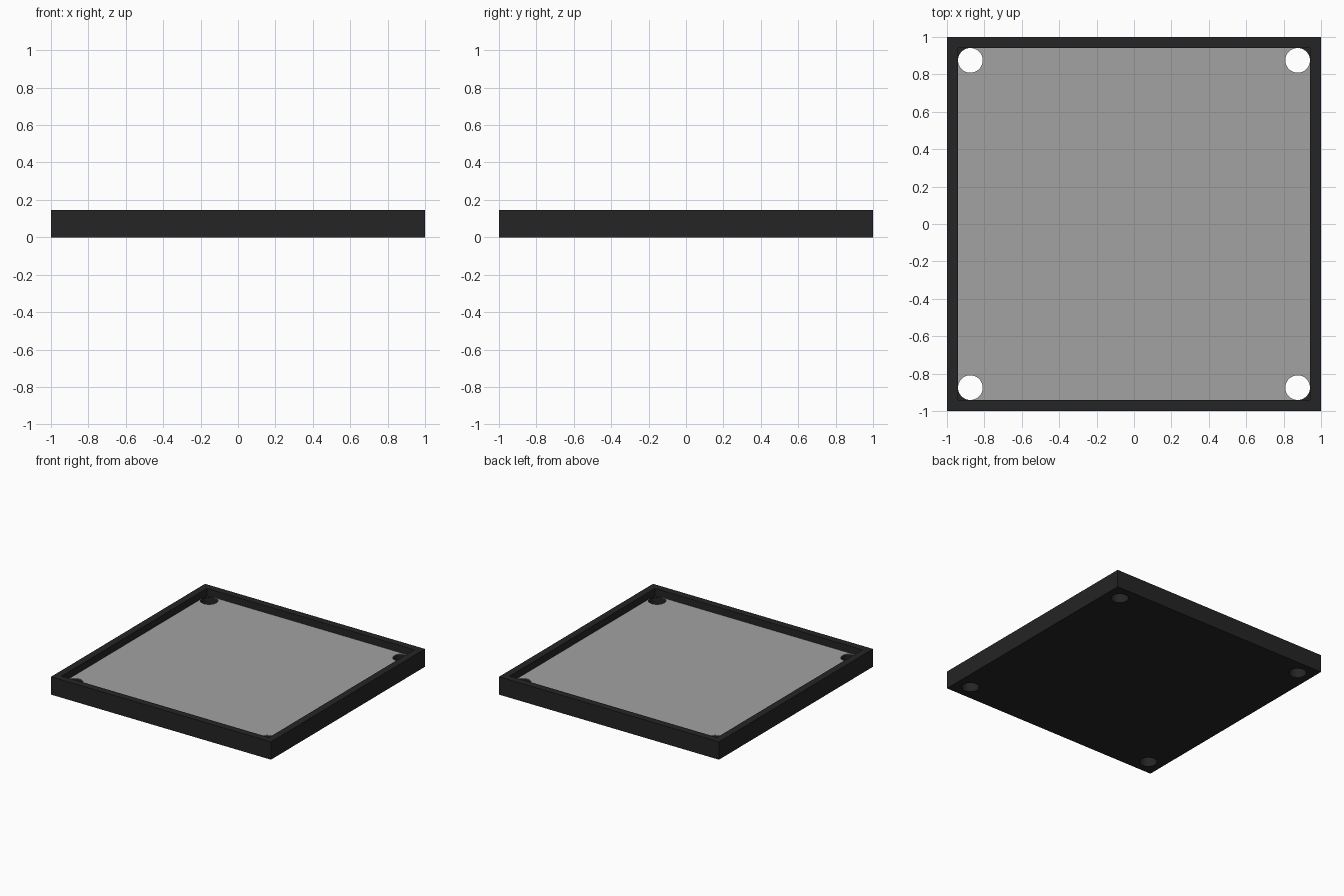
import bpy
import bmesh
from math import cos, sin, pi, radians

HEIGHT = 0.146      # outer tray height
FLOOR = 0.085       # level of the recessed floor
INNER = 0.942       # half width of the recess
HOLE = 0.875        # hole centre distance from both axes
RADIUS = 0.066      # hole radius
SHEET = 0.004       # thickness of the floor sheet

start = bpy.data.objects.get("Cube")
if start:
    bpy.data.objects.remove(start, do_unlink=True)


def make_material(name, value):
    mat = bpy.data.materials.new(name)
    mat.use_nodes = True
    colour = (value, value, value, 1)
    mat.diffuse_color = colour
    node = mat.node_tree.nodes["Principled BSDF"]
    node.inputs["Base Color"].default_value = colour
    node.inputs["Roughness"].default_value = 0.6
    return mat


def prism(name, outline, z0, z1, mat):
    """Extrude a flat outline from z0 to z1."""
    bm = bmesh.new()
    face = bm.faces.new([bm.verts.new((x, y, z0)) for x, y in outline])
    out = bmesh.ops.extrude_face_region(bm, geom=[face])
    top = [v for v in out["geom"] if isinstance(v, bmesh.types.BMVert)]
    bmesh.ops.translate(bm, verts=top, vec=(0, 0, z1 - z0))
    bmesh.ops.recalc_face_normals(bm, faces=bm.faces)
    mesh = bpy.data.meshes.new(name)
    bm.to_mesh(mesh)
    bm.free()
    mesh.materials.append(mat)
    obj = bpy.data.objects.new(name, mesh)
    bpy.context.collection.objects.link(obj)
    return obj


def square(half):
    return [(-half, -half), (half, -half), (half, half), (-half, half)]


def circle(cx, cy, radius, count=48):
    return [(cx + radius * cos(2 * pi * i / count),
             cy + radius * sin(2 * pi * i / count)) for i in range(count)]


def select_only(obj):
    bpy.ops.object.select_all(action="DESELECT")
    obj.select_set(True)
    bpy.context.view_layer.objects.active = obj


def cut(obj, cutter):
    """Subtract the cutter and remove it."""
    mod = obj.modifiers.new("cut", "BOOLEAN")
    mod.operation = "DIFFERENCE"
    mod.solver = "EXACT"
    mod.object = cutter
    select_only(obj)
    bpy.ops.object.modifier_apply(modifier=mod.name)
    bpy.data.objects.remove(cutter, do_unlink=True)


black = make_material("matte black", 0.018)
grey = make_material("mid grey", 0.36)

# Tray body with a square recess and four through holes
tray = prism("tray", square(1), 0, HEIGHT, black)
cut(tray, prism("recess_cutter", square(INNER), FLOOR, HEIGHT + 0.1, black))
for sx, sy in square(1):
    cut(tray, prism("hole_cutter", circle(sx * HOLE, sy * HOLE, RADIUS),
                    -0.1, HEIGHT - 0.02, black))

# Grey floor sheet, its corners scooped out around the holes
outline = []
for corner in range(4):
    turn = corner * pi / 2
    cx = HOLE * (cos(turn) - sin(turn))
    cy = HOLE * (cos(turn) + sin(turn))
    for i in range(37):
        a = turn - 1.5 * pi * i / 36
        outline.append((cx + RADIUS * cos(a), cy + RADIUS * sin(a)))
sheet = prism("floor_sheet", outline, FLOOR, FLOOR + SHEET, grey)

# Round walls smooth, hard edges sharp
for obj in (tray, sheet):
    select_only(obj)
    bpy.ops.object.shade_smooth_by_angle(angle=radians(30))
